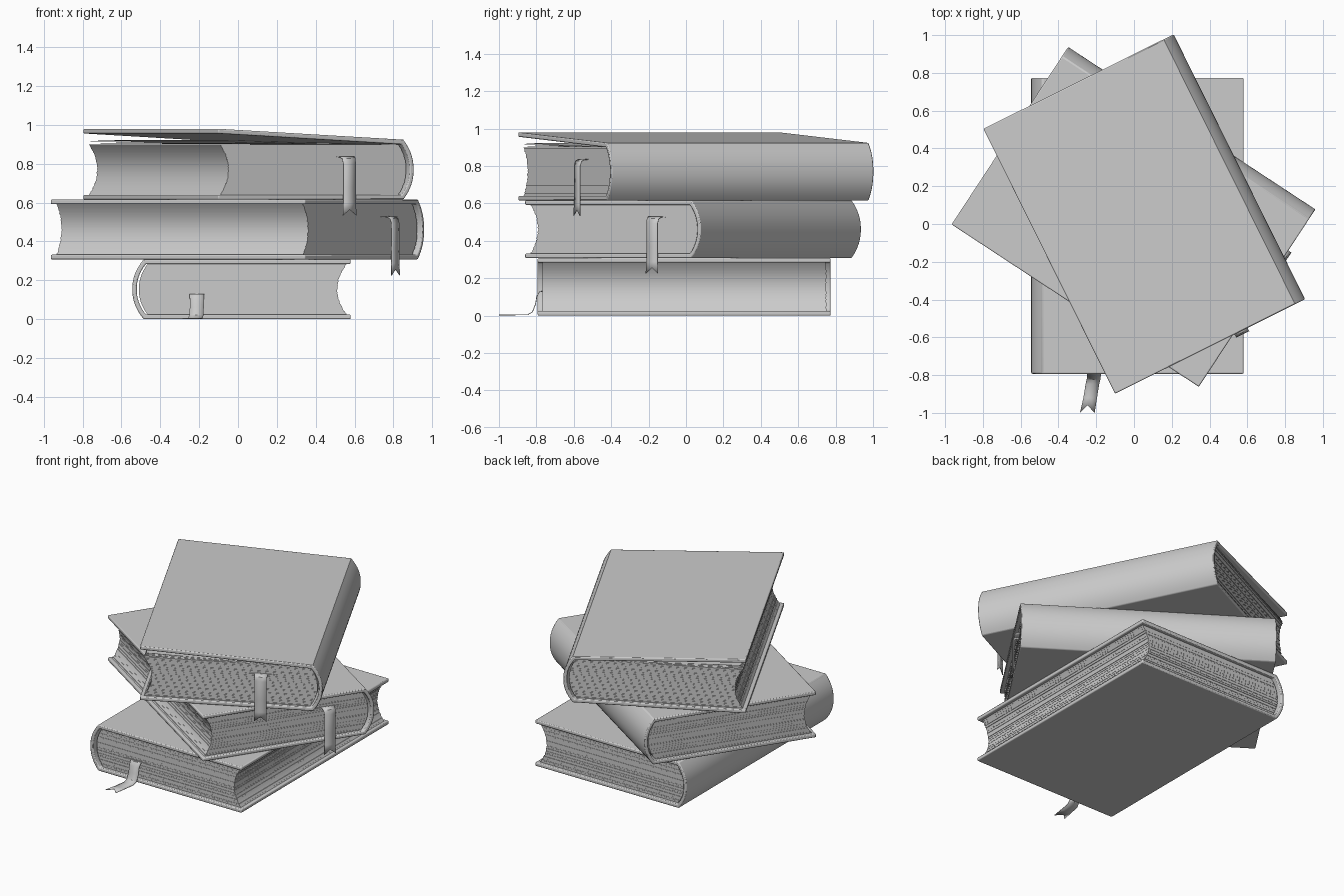
import bpy, bmesh, math, random

if "Cube" in bpy.data.objects:
    bpy.data.objects.remove(bpy.data.objects["Cube"])

random.seed(4)
H, T, L = 0.308, 0.024, 0.783      # book thickness, board thickness, half length
OFF = 0.0175                       # recentres the local cross-section
END = L - 0.022                    # page block half length


def make(name, verts, faces, loc, rot, smooth=True):
    me = bpy.data.meshes.new(name)
    me.from_pydata([(x - OFF, y, z) for x, y, z in verts], [], faces)
    bm = bmesh.new()
    bm.from_mesh(me)
    bmesh.ops.recalc_face_normals(bm, faces=bm.faces)
    bm.to_mesh(me)
    bm.free()
    ob = bpy.data.objects.new(name, me)
    bpy.context.collection.objects.link(ob)
    ob.location = loc
    ob.rotation_euler.z = math.radians(rot)
    if smooth:
        bpy.ops.object.select_all(action='DESELECT')
        ob.select_set(True)
        bpy.context.view_layer.objects.active = ob
        bpy.ops.object.shade_smooth_by_angle(angle=math.radians(35))
    return ob


def extrude(name, profile, half, loc, rot):
    n = len(profile)
    verts = [(x, -half, z) for x, z in profile] + [(x, half, z) for x, z in profile]
    faces = [(i, (i + 1) % n, n + (i + 1) % n, n + i) for i in range(n)]
    faces += [tuple(range(n)), tuple(range(2 * n - 1, n - 1, -1))]
    return make(name, verts, faces, loc, rot)


def bulge(u):
    return 1 - abs(u) ** 2.2


def cover(name, lift, loc, rot):
    # C-shaped case: upper board, rounded spine, lower board
    steps = [1 - 2 * i / 16 for i in range(17)]
    outer = [(-0.485 - 0.059 * bulge(u), H / 2 * (1 + u)) for u in steps]
    inner = [(-0.474 - 0.047 * bulge(u), H / 2 + (H / 2 - T) * u) for u in reversed(steps)]
    prof = [(0.58, H + lift)] + outer + [(0.58, 0), (0.58, T)] + inner + [(0.58, H - T + lift)]
    ob = extrude(name, prof, L, loc, rot)
    b = ob.modifiers.new("rounded_edges", 'BEVEL')
    b.width, b.segments, b.limit_method, b.angle_limit = 0.006, 2, 'ANGLE', math.radians(50)


def pages(name, loc, rot, n=40):
    # one closed block whose sides step in and out sheet by sheet
    verts, faces = [], []
    for i in range(n):
        jx, jy = random.uniform(0, 0.004), random.uniform(0, 0.004)
        for k in (i, i + 1):
            u = 2 * k / n - 1
            z = T + (H - 2 * T) * k / n
            x0 = -0.465 - 0.045 * bulge(u)
            x1 = 0.561 - 0.048 * (1 - u * u) - jx
            y = END - jy
            verts += [(x0, -y, z), (x1, -y, z), (x1, y, z), (x0, y, z)]
    for r in range(2 * n - 1):
        faces += [(4 * r + i, 4 * r + (i + 1) % 4, 4 * r + 4 + (i + 1) % 4, 4 * r + 4 + i)
                  for i in range(4)]
    m = len(verts)
    faces += [(0, 1, 2, 3), (m - 4, m - 3, m - 2, m - 1)]
    make(name, verts, faces, loc, rot, False)


def ribbon(name, x, side, path, loc, rot, w=0.036):
    # path rows: sideways drift, distance beyond the page ends, height, half-width factor
    verts, faces = [], []
    for i, (dx, out, z, k) in enumerate(path):
        notch = i == len(path) - 1
        for s in (-1, 0, 1):
            o, zz = out, z
            if notch and s == 0:       # swallowtail cut
                p = path[-2]
                o, zz = (out + p[1]) / 2, (z + p[2]) / 2
            verts.append((x + dx + s * w * k, side * (END + o), zz))
    for r in range(len(path) - 1):
        for c in (0, 1):
            a = 3 * r + c
            faces.append((a, a + 1, a + 4, a + 3))
    ob = make(name, verts, faces, loc, rot)
    s = ob.modifiers.new("thickness", 'SOLIDIFY')
    s.thickness, s.offset = 0.004, 0


def gap(name, x, side, z, loc, rot):
    # thin parted slit where the ribbon leaves the pages
    y0, y1 = side * (END - 0.03), side * (END + 0.002)
    ring = [(x - 0.085, z), (x, z - 0.003), (x + 0.085, z), (x, z + 0.003)]
    verts = [(a, y0, b) for a, b in ring] + [(a, y1, b) for a, b in ring]
    faces = [(i, (i + 1) % 4, 4 + (i + 1) % 4, 4 + i) for i in range(4)]
    make(name, verts, faces + [(0, 1, 2, 3), (4, 5, 6, 7)], loc, rot)


lying = [(0, -0.03, 0.131, 1.1), (0, 0.012, 0.128, 1.05), (0, 0.026, 0.105, 1),
         (0, 0.034, 0.06, 1), (-0.002, 0.05, 0.02, 1), (-0.008, 0.075, 0.005, 1),
         (-0.02, 0.15, 0.004, 1), (-0.035, 0.228, 0.004, 1.08)]
hanging = [(0, -0.03, 0.219, 1.25), (0, 0.012, 0.219, 1.15), (0, 0.03, 0.21, 1.05),
           (0, 0.038, 0.185, 1), (0, 0.038, 0.06, 1), (0, 0.038, -0.02, 1), (0, 0.04, -0.083, 1.08)]

# book name, centre, turn, cover lift, ribbon end, ribbon position, ribbon path
books = [("bottom", (0.0175, -0.01, 0), 0, 0, -1, -0.212, lying),
         ("middle", (-0.0025, 0.038, H), 236.7, 0, 1, -0.245, hanging),
         ("top", (0.055, 0.053, 2 * H), 206.4, 0.056, 1, -0.165, hanging)]

for nm, loc, rot, lift, side, rx, path in books:
    cover(nm + "_cover", lift, loc, rot)
    pages(nm + "_pages", loc, rot)
    ribbon(nm + "_ribbon", rx, side, path, loc, rot)
    gap(nm + "_ribbon_gap", rx, side, path[0][2], loc, rot)

# loose sheets fanning up under the lifted cover
_, loc, rot = books[2][:3]
for i, rise in enumerate((0.006, 0.013, 0.022)):
    zb = H - T
    low = [(-0.45, zb), (0.1, zb + rise * 0.45), (0.553 - 0.004 * i, zb + rise)]
    prof = low + [(x, z + 0.0015) for x, z in reversed(low)]
    extrude("loose_sheet_%d" % (i + 1), prof, END - 0.003 * i, loc, rot)
